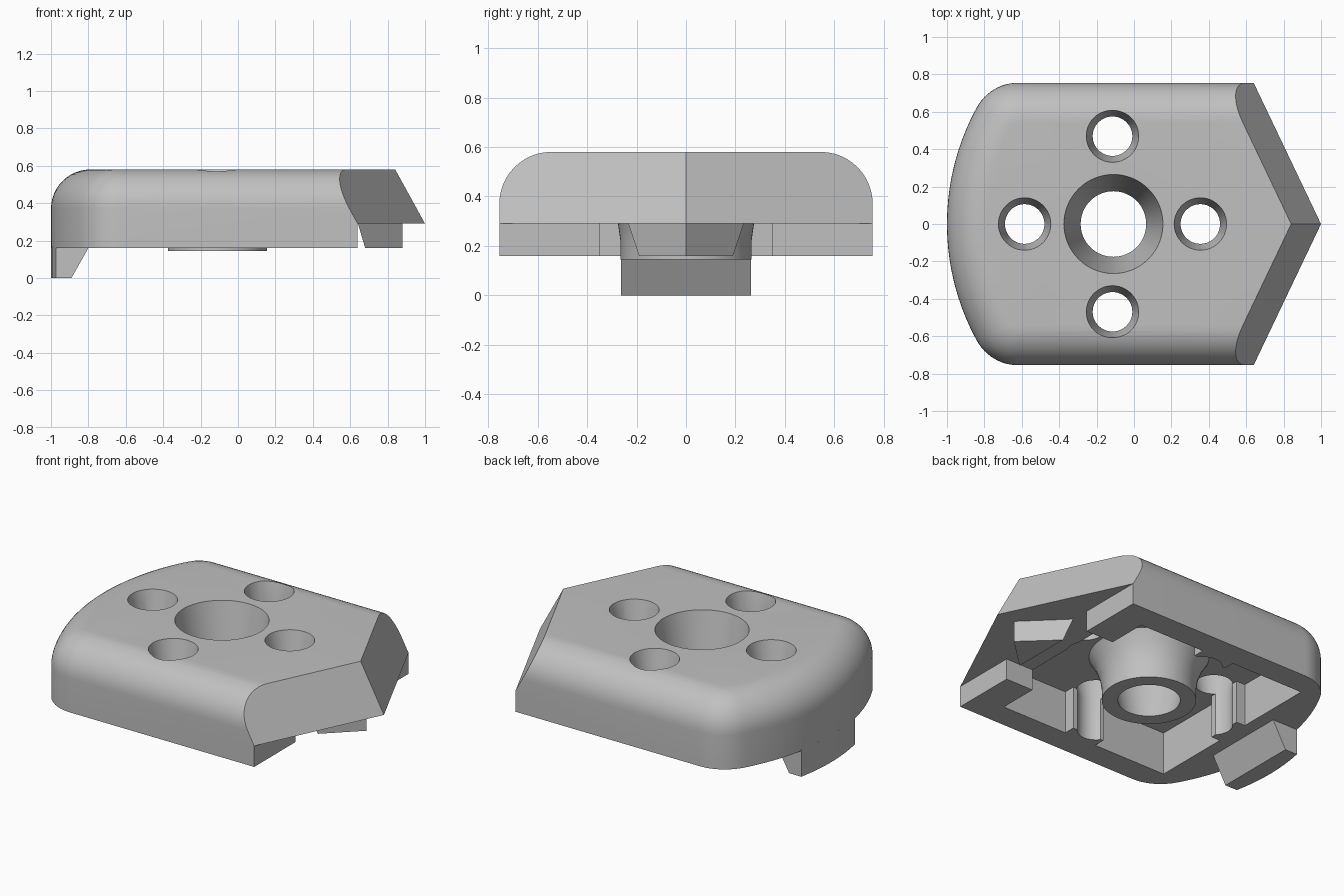
import bpy, bmesh, math
from mathutils import Vector

if "Cube" in bpy.data.objects:
    bpy.data.objects.remove(bpy.data.objects["Cube"], do_unlink=True)

grey = bpy.data.materials.new("plain_grey")
grey.use_nodes = True
grey.diffuse_color = (0.53, 0.53, 0.53, 1)
grey.node_tree.nodes["Principled BSDF"].inputs["Base Color"].default_value = (0.53, 0.53, 0.53, 1)


def finish(name, bm):
    bmesh.ops.recalc_face_normals(bm, faces=bm.faces[:])
    mesh = bpy.data.meshes.new(name)
    bm.to_mesh(mesh)
    bm.free()
    mesh.materials.append(grey)
    ob = bpy.data.objects.new(name, mesh)
    bpy.context.collection.objects.link(ob)
    return ob


def loft(rings):
    """Closed solid through rings of equal point count."""
    bm = bmesh.new()
    loops = [[bm.verts.new(p) for p in ring] for ring in rings]
    n = len(loops[0])
    for a, b in zip(loops, loops[1:]):
        for i in range(n):
            j = (i + 1) % n
            bm.faces.new((a[i], a[j], b[j], b[i]))
    bm.faces.new(loops[0])
    bm.faces.new(loops[-1])
    return bm


def prism(name, outline, z0, z1):
    return finish(name, loft([[(x, y, z) for x, y in outline] for z in (z0, z1)]))


def lathe(name, profile, cx, cy, n=64):
    ring = [math.tau * i / n for i in range(n)]
    return finish(name, loft([[(cx + r * math.cos(a), cy + r * math.sin(a), z) for a in ring]
                              for r, z in profile]))


def mirrored(half):
    return half + [(x, -y) for x, y in reversed(half)]


def combine(ob, other, operation):
    mod = ob.modifiers.new(operation, "BOOLEAN")
    mod.operation, mod.solver, mod.object = operation, "EXACT", other
    bpy.context.view_layer.objects.active = ob
    bpy.ops.object.modifier_apply(modifier=mod.name)
    bpy.data.objects.remove(other, do_unlink=True)


# Plan dimensions: bowed end, tight corners, straight sides
WIDTH, BOW, CORNER, CORNER_X = 0.755, 1.3, 0.25, -0.62
BASE, LIP, TOP, ROUND = 0.16, 0.29, 0.58, 0.21


def plan(inset):
    """Body outline moved inward by inset."""
    bow_x, corner_y = BOW - 1, WIDTH - CORNER
    meet = math.atan2(corner_y, bow_x - CORNER_X)
    half = [(1.2, WIDTH - inset)]
    for i in range(13):
        a = math.pi / 2 - (math.pi / 2 - meet) * i / 12
        half.append((CORNER_X - (CORNER - inset) * math.cos(a),
                     corner_y + (CORNER - inset) * math.sin(a)))
    for i in range(1, 13):
        a = meet * (1 - (i - 0.5) / 12)
        half.append((bow_x - (BOW - inset) * math.cos(a), (BOW - inset) * math.sin(a)))
    return mirrored(half)


# Rounded body shell
levels = [(0, BASE)]
for i in range(13):
    a = math.pi / 2 * i / 12
    levels.append((ROUND * (1 - math.cos(a)), TOP - ROUND + ROUND * math.sin(a)))
bm = loft([[(x, y, z) for x, y in plan(t)] for t, z in levels])

# Sloping pointed nose
for side in (1, -1):
    cut = bmesh.ops.bisect_plane(bm, geom=bm.verts[:] + bm.edges[:] + bm.faces[:],
                                 plane_co=(1, 0, LIP), clear_outer=True,
                                 plane_no=Vector((1, side * 0.477, 0.55)).normalized())
    edges = [e for e in cut["geom_cut"] if isinstance(e, bmesh.types.BMEdge)]
    bmesh.ops.holes_fill(bm, edges=edges, sides=0)
body = finish("body", bm)

# Overhang below the nose
combine(body, prism("nose_cutter", mirrored([(0.64, 1), (1.3, 1)]), -0.1, LIP), "DIFFERENCE")

# Underside pocket with shallow ribs beside the screw holes, and its open end
pocket = mirrored([(0.45, 0.6), (0, 0.6), (0, 0.53), (-0.22, 0.53), (-0.22, 0.6),
                   (-0.72, 0.6), (-0.72, 0.11), (-0.66, 0.11)])
combine(body, prism("pocket_cutter", pocket, 0, 0.425), "DIFFERENCE")
combine(body, prism("slot_cutter", mirrored([(0.4, 0.35), (0.7, 0.35)]), 0, LIP), "DIFFERENCE")

# Flared central boss
boss = [(0.265, 0.145), (0.265, 0.22), (0.275, 0.29), (0.3, 0.36), (0.34, 0.43), (0.34, 0.46)]
combine(body, lathe("boss", boss, -0.11, 0), "UNION")

# Tapered centre bore and four countersunk screw holes
combine(body, lathe("bore_cutter", [(0.166, 0.1), (0.273, 0.62)], -0.11, 0), "DIFFERENCE")
for dx, dy in ((0.47, 0), (-0.47, 0), (0, 0.47), (0, -0.47)):
    hole = [(0.105, 0), (0.105, 0.42), (0.149, 0.62)]
    combine(body, lathe("hole_cutter", hole, -0.115 + dx, dy, 48), "DIFFERENCE")

# Hooked tab below the bowed end
rings = []
for i in range(9):
    y = 0.262 * (i / 4 - 1)
    back = BOW - 1 - math.sqrt(BOW ** 2 - y ** 2)
    rings.append([(back, y, 0), (-0.89, y, 0), (-0.8, y, BASE), (-0.8, y, BASE + 0.01),
                  (back, y, BASE + 0.01)])
tab = finish("end_tab", loft(rings))

# Wedge tongue under the nose
tongue = finish("nose_tongue", loft([
    [(0.88, 0, BASE), (0.68, 0.19, BASE), (0.68, -0.19, BASE)],
    [(0.88, 0, LIP + 0.005), (0.64, 0.235, LIP + 0.005), (0.64, -0.235, LIP + 0.005)]]))

for ob in (body, tab, tongue):
    bpy.ops.object.select_all(action="DESELECT")
    ob.select_set(True)
    bpy.context.view_layer.objects.active = ob
    bpy.ops.object.shade_smooth_by_angle(angle=math.radians(25))
